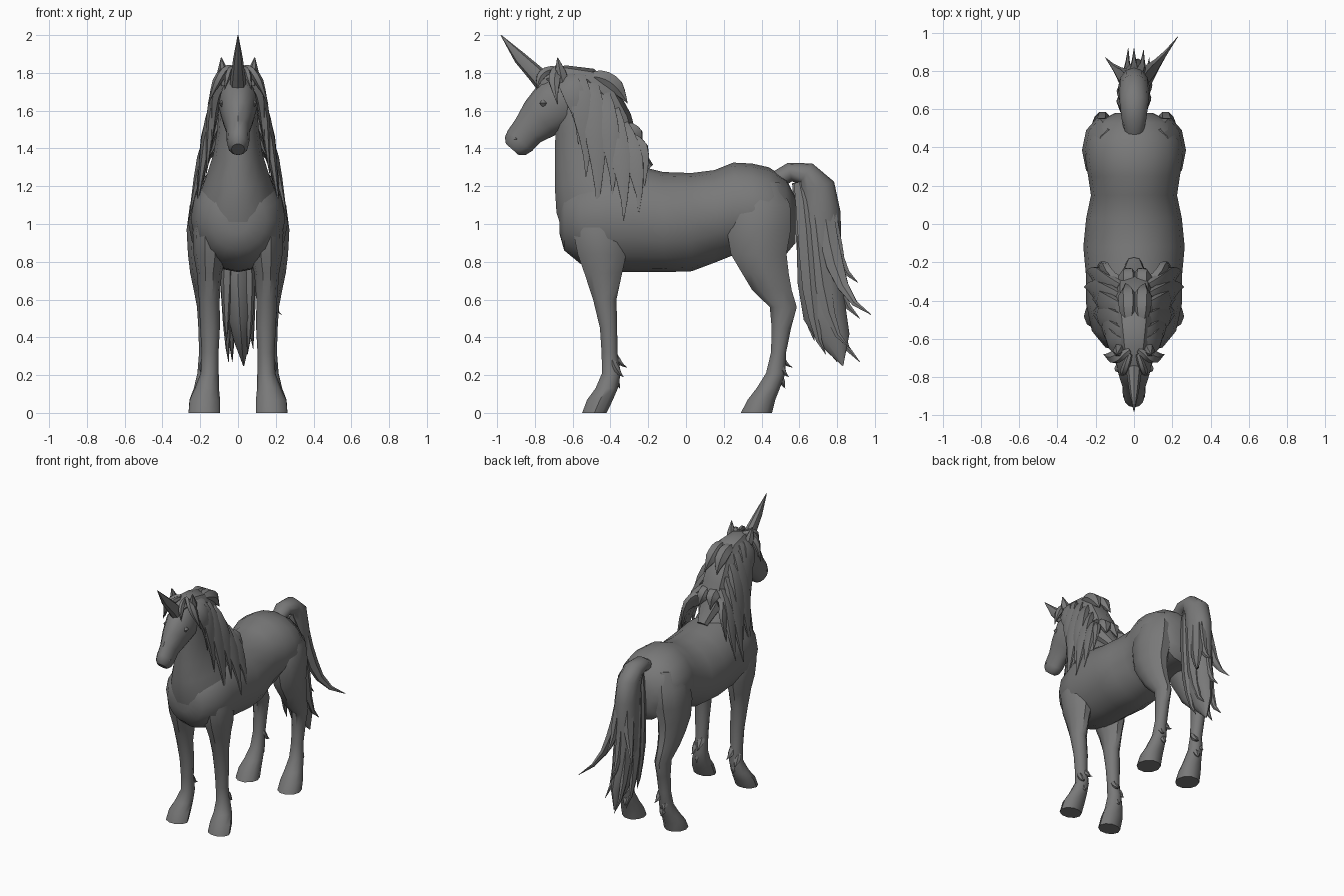
import bpy, bmesh, math
from mathutils import Vector

coat = bpy.data.materials.new("grey coat")
coat.diffuse_color = (0.19, 0.19, 0.19, 1)


def loft(name, rings, n=12, tangent=None, angle=40, side=1):
    """Skin elliptical rings (x, y, z, half width, half depth) along a path."""
    bm = bmesh.new()
    pts = [Vector((r[0] * side, r[1], r[2])) for r in rings]
    loops = []
    for i, r in enumerate(rings):
        t = Vector(tangent) if tangent else pts[min(i + 1, len(pts) - 1)] - pts[max(i - 1, 0)]
        t.normalize()
        u = Vector((1, 0, 0))
        u = (u - t * u.dot(t)).normalized()
        v = t.cross(u)
        loops.append([bm.verts.new(pts[i] + u * r[3] * math.cos(a) + v * r[4] * math.sin(a))
                      for a in (2 * math.pi * k / n for k in range(n))])
    for a, b in zip(loops, loops[1:]):
        for k in range(n):
            bm.faces.new((a[k], a[(k + 1) % n], b[(k + 1) % n], b[k]))
    bm.faces.new(loops[0])
    bm.faces.new(loops[-1])
    bmesh.ops.recalc_face_normals(bm, faces=bm.faces)
    me = bpy.data.meshes.new(name)
    bm.to_mesh(me)
    bm.free()
    me.materials.append(coat)
    ob = bpy.data.objects.new(name, me)
    bpy.context.collection.objects.link(ob)
    bpy.ops.object.select_all(action='DESELECT')
    ob.select_set(True)
    bpy.context.view_layer.objects.active = ob
    bpy.ops.object.shade_smooth_by_angle(angle=math.radians(angle))
    return ob


def lock(name, p0, p1, p2, p3, thin, wide, side=1):
    """A pointed strand of hair along a bezier curve."""
    p = [Vector(q) for q in (p0, p1, p2, p3)]
    rings = []
    for i in range(8):
        t = i / 7
        c = p[0] * (1 - t) ** 3 + p[1] * 3 * t * (1 - t) ** 2 + p[2] * 3 * t * t * (1 - t) + p[3] * t ** 3
        f = max(0.03, min(1, 0.6 + 2 * t) * min(1, (1 - t) * 2.2))
        rings.append((*c, thin * f, wide * f))
    loft(name, rings, 6, side=side)


# trunk
loft("trunk", [(0, y, z, a, b) for y, z, a, b in (
    (-.67, 1.03, .06, .08), (-.645, 1.02, .15, .16), (-.56, 1.02, .22, .23), (-.42, 1.03, .25, .28),
    (-.28, 1.03, .25, .285), (-.12, 1.01, .265, .265), (.03, 1.01, .25, .26), (.15, 1.04, .225, .245),
    (.25, 1.08, .24, .245), (.35, 1.08, .255, .24), (.44, 1.07, .245, .23), (.53, 1.04, .2, .2),
    (.58, 1.02, .1, .12))], 16, tangent=(0, 1, 0))

# neck
loft("neck", [(0, -.39, 1.0, .24, .27), (0, -.44, 1.14, .21, .265), (0, -.475, 1.26, .165, .235),
              (0, -.51, 1.37, .13, .195), (0, -.54, 1.50, .11, .16), (0, -.57, 1.63, .1, .135),
              (0, -.61, 1.74, .08, .1), (0, -.63, 1.79, .04, .05)], 14)

# head
loft("head", [(0, -.56, 1.70, .06, .09), (0, -.61, 1.675, .09, .13), (0, -.69, 1.63, .105, .145),
              (0, -.77, 1.56, .085, .12), (0, -.835, 1.495, .062, .09), (0, -.88, 1.44, .06, .084),
              (0, -.905, 1.412, .054, .072), (0, -.92, 1.395, .035, .045)], 12)

# horn
loft("horn", [(0, -.74, 1.73, .045, .05), (0, -.79, 1.79, .038, .046), (0, -.88, 1.88, .025, .034),
              (0, -.98, 2.0, .002, .002)], 8)

for s, tag in ((1, "left"), (-1, "right")):
    # ears, eyes, nostrils
    loft(f"ear_{tag}", [(.07, -.65, 1.74, .03, .035), (.08, -.665, 1.80, .032, .035),
                        (.088, -.68, 1.88, .003, .003)], 6, side=s)
    loft(f"eye_{tag}", [(.08, -.755, 1.655, .006, .008), (.088, -.755, 1.64, .014, .02),
                        (.08, -.755, 1.62, .006, .008)], 8, side=s)
    loft(f"nostril_{tag}", [(.04, -.905, 1.47, .006, .008), (.045, -.9, 1.45, .014, .016),
                            (.04, -.89, 1.43, .006, .008)], 6, side=s)
    # front legs with hooves
    loft(f"front_leg_{tag}", [(.12, -.46, 1.1, .08, .14), (.145, -.455, .96, .095, .15),
         (.148, -.445, .84, .088, .135), (.152, -.438, .74, .066, .105), (.152, -.43, .6, .055, .065),
         (.148, -.41, .45, .052, .048), (.148, -.405, .32, .045, .044), (.15, -.395, .21, .048, .052),
         (.165, -.42, .13, .064, .062), (.175, -.455, .07, .08, .072), (.178, -.485, 0, .084, .068)],
         10, tangent=(0, 0, -1), side=s)
    # hind legs with hooves
    loft(f"hind_leg_{tag}", [(.11, .40, 1.22, .08, .1), (.145, .39, 1.1, .11, .17),
         (.16, .385, .97, .112, .178), (.17, .385, .84, .095, .155), (.175, .42, .74, .078, .13),
         (.17, .455, .65, .064, .11), (.165, .515, .56, .052, .075), (.163, .505, .45, .047, .054),
         (.162, .49, .32, .044, .042), (.165, .475, .21, .05, .054), (.17, .435, .13, .064, .065),
         (.177, .40, .07, .08, .077), (.178, .373, 0, .084, .087)], 10, tangent=(0, 0, -1), side=s)
    # fetlock hair
    for leg, y in (("front", -.37), ("hind", .505)):
        for k, (dx, z) in enumerate(((-.02, .24), (.02, .19), (0, .13))):
            x = .155 + dx
            lock(f"{leg}_fetlock_hair_{tag}_{k}", (x, y - .02, z + .09), (x, y - .01, z + .06),
                 (x, y + .01, z + .02), (x + dx * .5, y + .06 - .02 * k, z), .028, .02, s)
    # mane strands down the side of the neck
    for k, (y0, z0, y3, z3, x3) in enumerate((
            (-.64, 1.79, -.57, 1.42, .14), (-.59, 1.80, -.53, 1.25, .17),
            (-.52, 1.77, -.47, 1.08, .22), (-.46, 1.71, -.39, 1.15, .22), (-.41, 1.63, -.33, 1.02, .26),
            (-.36, 1.54, -.25, 1.06, .25), (-.33, 1.46, -.22, 1.20, .19))):
        lock(f"mane_strand_{tag}_{k}", (.03, y0, z0), (.15, y0 + .02, z0 - .06),
             (x3 * .82, y3 + .02, z3 + .25), (x3, y3, z3), .032, .065, s)
    # forelock beside the face
    lock(f"forelock_{tag}", (.02, -.66, 1.82), (.1, -.71, 1.82), (.12, -.7, 1.74), (.16, -.68, 1.63), .025, .035, s)
    lock(f"brow_hair_{tag}", (.02, -.68, 1.82), (.05, -.77, 1.82), (.06, -.78, 1.77), (.07, -.79, 1.71), .02, .025, s)

# mane crest and its loose ends
loft("mane_crest", [(0, -.74, 1.77, .04, .03), (0, -.64, 1.795, .07, .045), (0, -.52, 1.765, .09, .065),
                    (0, -.43, 1.68, .1, .075), (0, -.365, 1.55, .105, .08), (0, -.31, 1.41, .09, .065),
                    (0, -.2, 1.29, .04, .035)], 8)
for k, (a, b) in enumerate((((-.5, 1.78), (-.31, 1.64)), ((-.36, 1.5), (-.23, 1.4)))):
    for x in (-.03, .04):
        lock(f"mane_tip_{k}", (x, *a), (x, a[0] + .1, a[1]), (x, b[0] - .04, b[1] + .07), (x * 1.5, *b), .05, .05)

# tail
loft("tail", [(0, .48, 1.23, .05, .05), (0, .55, 1.275, .065, .05), (0, .635, 1.265, .075, .065),
              (0, .69, 1.19, .08, .1), (0, .71, 1.06, .083, .108), (0, .705, .88, .085, .118),
              (0, .71, .70, .083, .12), (.01, .735, .52, .07, .115), (.02, .785, .39, .045, .085),
              (.03, .83, .25, .003, .003)], 12)
# tail strands: start x, start y, tip
for k, (x, y, tip) in enumerate((
        (.04, .76, (.23, .98, .52)), (-.03, .76, (-.15, .87, .64)), (.03, .77, (.05, .91, .69)),
        (-.03, .75, (-.03, .92, .27)), (.05, .71, (.08, .87, .34)), (-.05, .69, (-.05, .80, .27)),
        (.05, .66, (.05, .74, .31)), (-.05, .65, (-.06, .68, .38)), (.0, .77, (.0, .92, .5)))):
    lock(f"tail_strand_{k}", (x * .5, y - .06, 1.22), (x * 1.2, y, 1.05),
         (x * 1.3, y - .02, tip[2] + .1), tip, .035, .055)
